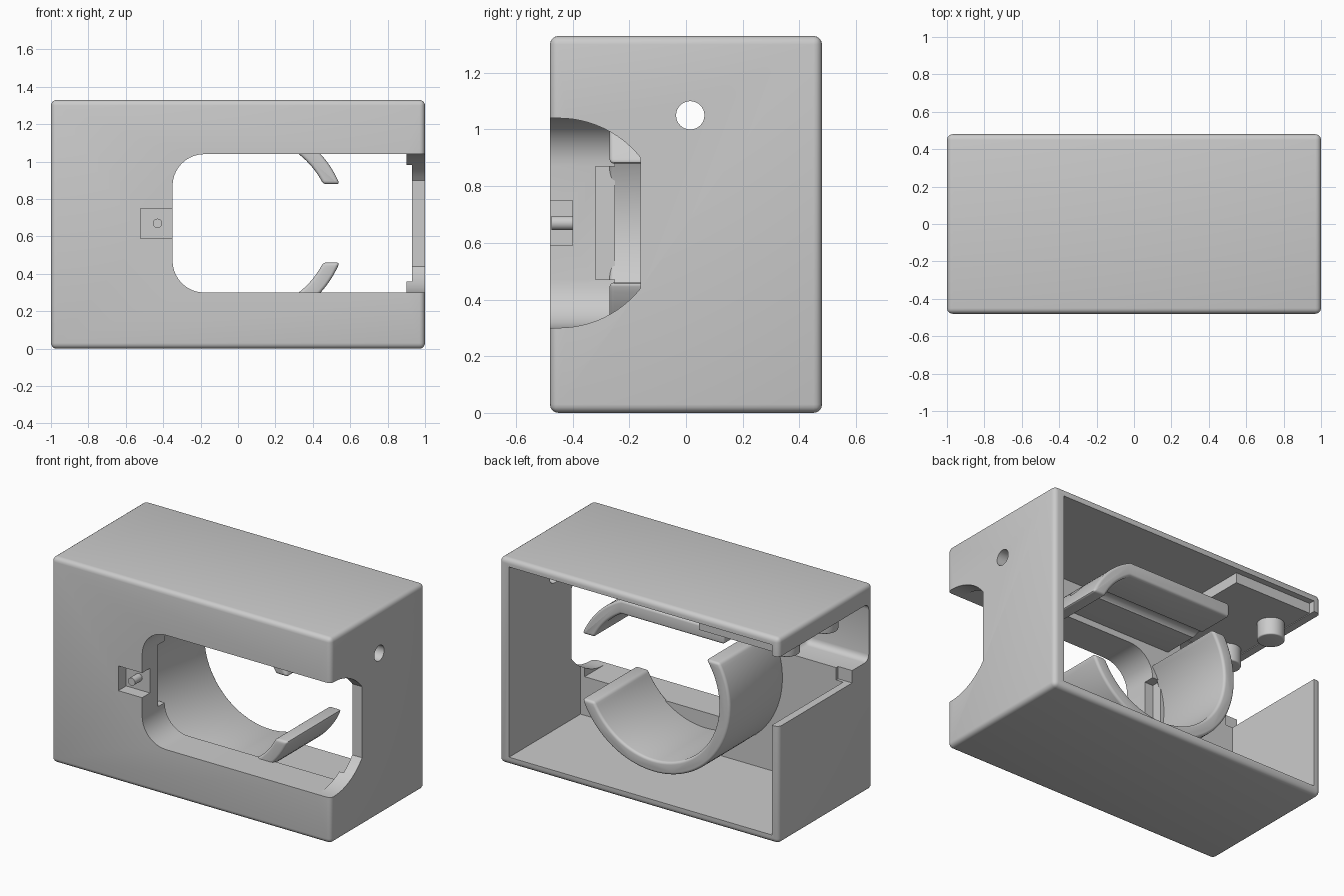
import bpy, bmesh, math
from mathutils import Vector

if "Cube" in bpy.data.objects:
    bpy.data.objects.remove(bpy.data.objects["Cube"])

grey = bpy.data.materials.new("plain grey")
grey.diffuse_color = (0.6, 0.6, 0.6, 1)
grey.use_nodes = True
grey.node_tree.nodes["Principled BSDF"].inputs["Base Color"].default_value = grey.diffuse_color


def make(name, bm):
    bmesh.ops.recalc_face_normals(bm, faces=bm.faces[:])
    me = bpy.data.meshes.new(name)
    bm.to_mesh(me)
    bm.free()
    me.materials.append(grey)
    ob = bpy.data.objects.new(name, me)
    bpy.context.collection.objects.link(ob)
    return ob


def prism(name, pts, axis, t0, t1):
    """Extrude a 2D outline along one axis."""
    put = {'x': lambda a, b, t: (t, a, b),
           'y': lambda a, b, t: (a, t, b),
           'z': lambda a, b, t: (a, b, t)}[axis]
    bm = bmesh.new()
    face = bm.faces.new([bm.verts.new(put(a, b, t0)) for a, b in pts])
    ext = bmesh.ops.extrude_face_region(bm, geom=[face])
    move = Vector(put(0, 0, t1 - t0))
    bmesh.ops.translate(bm, vec=move, verts=[v for v in ext['geom'] if isinstance(v, bmesh.types.BMVert)])
    return make(name, bm)


def box(name, x0, x1, y0, y1, z0, z1):
    return prism(name, [(x0, y0), (x1, y0), (x1, y1), (x0, y1)], 'z', z0, z1)


def arc(cx, cy, r, a0, a1, n=16):
    return [(cx + r * math.cos(math.radians(a0 + (a1 - a0) * i / n)),
             cy + r * math.sin(math.radians(a0 + (a1 - a0) * i / n))) for i in range(n + 1)]


def circle(cx, cy, r, n=32):
    return arc(cx, cy, r, 0, 360, n)[:-1]


def activate(ob):
    bpy.ops.object.select_all(action='DESELECT')
    ob.select_set(True)
    bpy.context.view_layer.objects.active = ob


def bevel(ob, width, angle=50):
    m = ob.modifiers.new("round", 'BEVEL')
    m.width, m.segments = width, 4
    m.limit_method, m.angle_limit = 'ANGLE', math.radians(angle)
    activate(ob)
    bpy.ops.object.modifier_apply(modifier=m.name)


def cut(ob, cutter):
    m = ob.modifiers.new("cut", 'BOOLEAN')
    m.operation, m.solver, m.object = 'DIFFERENCE', 'EXACT', cutter
    activate(ob)
    bpy.ops.object.modifier_apply(modifier=m.name)
    bpy.data.objects.remove(cutter)


def smooth(ob):
    activate(ob)
    bpy.ops.object.shade_smooth_by_angle(angle=math.radians(30))


# Housing: rounded block, open at the back, thick front
body = box("housing", -1, 1, -0.48, 0.48, 0, 1.33)
bevel(body, 0.03)
cut(body, box("cavity", -0.95, 0.93, -0.25, 0.6, 0.05, 1.28))

# Front window with rounded left corners
window = arc(-0.18, 0.87, 0.17, 90, 180, 10) + arc(-0.18, 0.47, 0.17, 180, 270, 10) + [(0.9, 0.30), (0.9, 1.04)]
cut(body, prism("window_cutter", window, 'y', -0.6, -0.2))

# Scooped cutout in the right wall, flat at its inner end
a = math.degrees(math.acos(0.29 / 0.37))
scoop = arc(-0.45, 0.67, 0.37, a, 90, 12) + [(-0.6, 1.04), (-0.6, 0.30)] + arc(-0.45, 0.67, 0.37, 270, 360 - a, 12)
cut(body, prism("scoop_cutter", scoop, 'x', 0.88, 1.1))

# Square recess with pin, jamb slot
cut(body, box("pin_recess_cutter", -0.52, -0.30, -0.6, -0.40, 0.59, 0.75))
cut(body, box("slot_cutter", -0.41, -0.30, -0.32, -0.24, 0.47, 0.87))

# Left wall notch and the pocket behind the front
cut(body, box("notch_cutter", -1.1, -0.9, -0.27, 0.6, 0.76, 1.21))
pocket = box("pocket_cutter", -1.2, -0.56, -0.44, -0.1, 0.84, 1.21)
bevel(pocket, 0.04)
cut(body, pocket)

# Cable hole in the right wall
cut(body, prism("hole_cutter", circle(0.015, 1.05, 0.05), 'x', 0.85, 1.1))
smooth(body)

pin = prism("recess_pin", circle(-0.43, 0.67, 0.025, 20), 'y', -0.475, -0.39)
smooth(pin)

# Ceiling pad with two pegs
pad = box("ceiling_pad", -0.97, -0.40, -0.27, 0.44, 1.215, 1.30)
for i, y in enumerate((0.2, -0.19)):
    peg = prism("peg_%d" % (i + 1), circle(-0.86, y, 0.08), 'z', 1.105, 1.25)
    bevel(peg, 0.008)
    smooth(peg)

# Cradle: open ring, split at the upper left
C, Z, RO, RI = 0.035, 0.67, 0.55, 0.47
lower = arc(C, Z, RO, 149.4, 337.6, 48) + arc(C, Z, RI, 333.5, 143.4, 48)
upper = arc(C, Z, RO, 22.4, 65.4, 16) + [(-0.475, 1.17), (-0.475, 1.08)] + arc(C, Z, RI, 60.7, 26.5, 16)
for name, outline in (("cradle_lower", lower), ("cradle_upper", upper)):
    ring = prism(name, outline, 'y', -0.27, 0.29)
    bevel(ring, 0.018)
    if name == "cradle_upper":
        cut(ring, prism("ring_hole_cutter", circle(0.015, 1.05, 0.052), 'x', -0.8, 0.8))
    smooth(ring)
